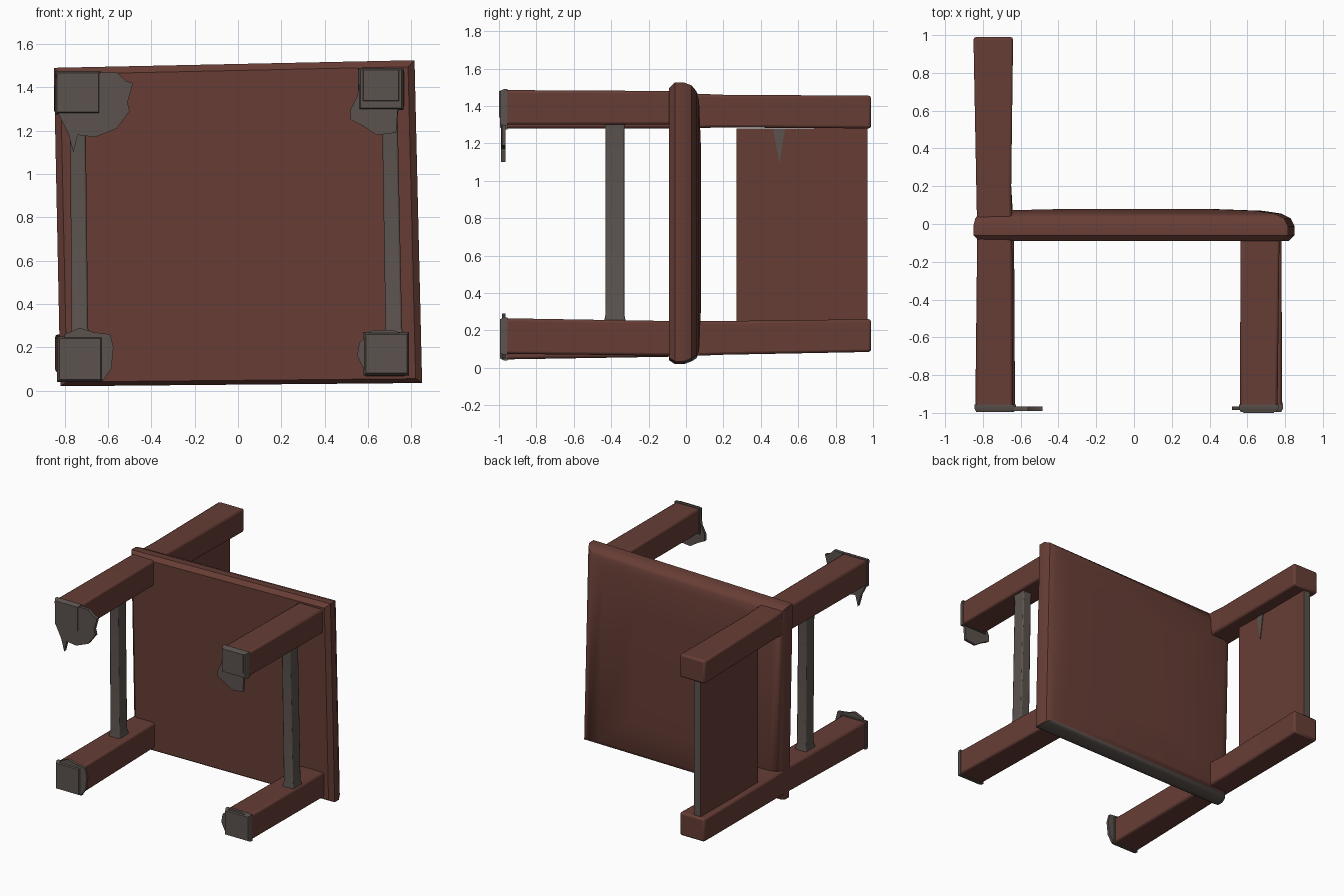
import bpy, bmesh, math

if "Cube" in bpy.data.objects:
    bpy.data.objects.remove(bpy.data.objects["Cube"])


def material(name, rgb):
    m = bpy.data.materials.new(name)
    m.diffuse_color = (*rgb, 1)
    m.use_nodes = True
    m.node_tree.nodes["Principled BSDF"].inputs["Base Color"].default_value = m.diffuse_color
    return m


RED = material("red_brown_wood", (0.135, 0.047, 0.036))
GREY = material("worn_grey", (0.105, 0.086, 0.077))


def finish(name, bm, mat, bevel=0.0):
    bmesh.ops.recalc_face_normals(bm, faces=bm.faces)
    me = bpy.data.meshes.new(name)
    bm.to_mesh(me)
    bm.free()
    ob = bpy.data.objects.new(name, me)
    bpy.context.collection.objects.link(ob)
    me.materials.append(mat)
    if bevel:
        b = ob.modifiers.new("soft_edges", "BEVEL")
        b.width, b.segments = bevel, 2
        b.limit_method = "ANGLE"
        b.angle_limit = math.radians(50)
    bpy.ops.object.select_all(action="DESELECT")
    ob.select_set(True)
    bpy.context.view_layer.objects.active = ob
    bpy.ops.object.shade_smooth_by_angle(angle=math.radians(35))
    return ob


def loft(name, rings, mat, bevel=0.0):
    """Skin a list of equal-length point rings and cap both ends."""
    bm = bmesh.new()
    vs = [[bm.verts.new(p) for p in r] for r in rings]
    n = len(vs[0])
    for a, b in zip(vs, vs[1:]):
        for i in range(n):
            bm.faces.new((a[i], a[(i + 1) % n], b[(i + 1) % n], b[i]))
    bm.faces.new(vs[0])
    bm.faces.new(vs[-1])
    return finish(name, bm, mat, bevel)


def y_rect(y, x0, x1, z0, z1):
    return [(x0, y, z0), (x1, y, z0), (x1, y, z1), (x0, y, z1)]


def plate(name, outline, y0, y1, mat):
    return loft(name, [[(x, y, z) for x, z in outline] for y in (y0, y1)], mat)


# Seat: slightly skewed slab with a rounded sitting side
def seat_ring(y, left, right, low, high):
    return [(-0.82 + -0.0 + left, y, 0.02 + low), (0.85 - right, y, 0.035 + low),
            (0.815 - right, y, 1.525 - high), (-0.85 + left, y, 1.49 - high)]


seat = loft("seat", [seat_ring(-0.09, 0.03, 0.03, 0.02, 0.03),
                     seat_ring(-0.06, 0, 0, 0, 0),
                     seat_ring(-0.01, 0, 0, 0, 0),
                     seat_ring(0.03, 0.01, 0.02, 0.015, 0.015),
                     seat_ring(0.055, 0.03, 0.07, 0.03, 0.045),
                     seat_ring(0.07, 0.08, 0.17, 0.06, 0.10),
                     seat_ring(0.08, 0.5, 0.45, 0.3, 0.35)], RED)
# Worn lower edge of the seat
seat.data.materials.append(GREY)
for p in seat.data.polygons:
    if p.normal.z < -0.8 and p.center.y > -0.06:
        p.material_index = 1

# Long back posts, which are also the rear legs
loft("back_post_upper", [y_rect(-0.97, -0.84, -0.64, 1.28, 1.47),
                         y_rect(-0.05, -0.83, -0.645, 1.28, 1.47),
                         y_rect(0.2, -0.835, -0.65, 1.285, 1.46),
                         y_rect(0.99, -0.85, -0.64, 1.28, 1.455)], RED, 0.014)
loft("back_post_lower", [y_rect(-0.97, -0.83, -0.63, 0.045, 0.245),
                         y_rect(-0.05, -0.82, -0.635, 0.06, 0.25),
                         y_rect(0.2, -0.83, -0.65, 0.07, 0.25),
                         y_rect(0.99, -0.845, -0.64, 0.085, 0.26)], RED, 0.014)

# Front legs
loft("front_leg_upper", [y_rect(-0.97, 0.56, 0.76, 1.30, 1.485),
                         y_rect(-0.07, 0.565, 0.77, 1.30, 1.48)], RED, 0.014)
loft("front_leg_lower", [y_rect(-0.97, 0.585, 0.785, 0.075, 0.265),
                         y_rect(-0.07, 0.58, 0.78, 0.065, 0.25)], RED, 0.014)

# Back panel between the posts, worn on its outer edge
panel = loft("back_panel", [y_rect(0.27, -0.79, -0.735, 0.24, 1.28),
                            y_rect(0.62, -0.80, -0.745, 0.24, 1.28),
                            y_rect(0.97, -0.80, -0.745, 0.24, 1.285)], RED)
panel.data.materials.append(GREY)
for p in panel.data.polygons:
    if p.normal.y > 0.8:
        p.material_index = 1

# Small worn wedge on the panel
loft("panel_worn_mark", [[(x, 0.465, 1.28), (x, 0.53, 1.28), (x, 0.50, 1.09)]
                         for x in (-0.745, -0.736)], GREY)

# Side rungs, flared where they meet the legs
for name, xa, xb in (("rear_rung", -0.73, -0.74), ("front_rung", 0.72, 0.70)):
    rings = []
    for t, w, d in ((0, 0.05, 0.06), (0.05, 0.038, 0.05),
                    (0.95, 0.036, 0.05), (1, 0.042, 0.055)):
        x, z = xa + (xb - xa) * t, 0.235 + 1.08 * t
        rings.append([(x - w, -0.38 - d, z), (x + w, -0.38 - d, z),
                      (x + w, -0.38 + d, z), (x - w, -0.38 + d, z)])
    loft(name, rings, GREY, 0.008)

# Worn foot caps around the leg ends
for name, x0, x1, z0, z1 in (("foot_rear_upper", -0.845, -0.635, 1.275, 1.475),
                             ("foot_rear_lower", -0.835, -0.625, 0.04, 0.25),
                             ("foot_front_upper", 0.555, 0.765, 1.295, 1.49),
                             ("foot_front_lower", 0.58, 0.79, 0.07, 0.27)):
    loft(name, [y_rect(-0.995, x0 + 0.01, x1 - 0.01, z0 + 0.01, z1 - 0.01),
                y_rect(-0.975, x0, x1, z0, z1),
                y_rect(-0.955, x0, x1, z0, z1)], GREY)

# Ragged flakes spreading from the feet
plate("flake_rear_upper", [(-0.84, 1.46), (-0.56, 1.47), (-0.52, 1.43), (-0.485, 1.42),
                           (-0.51, 1.33), (-0.50, 1.29), (-0.56, 1.21), (-0.66, 1.17),
                           (-0.74, 1.18), (-0.76, 1.10), (-0.785, 1.19), (-0.83, 1.28)],
      -0.99, -0.965, GREY)
plate("flake_rear_lower", [(-0.81, 0.06), (-0.62, 0.05), (-0.585, 0.10), (-0.575, 0.20),
                           (-0.59, 0.26), (-0.67, 0.27), (-0.73, 0.29), (-0.80, 0.26)],
      -0.985, -0.965, GREY)
plate("flake_front_upper", [(0.57, 1.47), (0.74, 1.47), (0.74, 1.33), (0.73, 1.19),
                            (0.64, 1.18), (0.58, 1.22), (0.52, 1.25), (0.52, 1.30),
                            (0.55, 1.36)], -0.985, -0.965, GREY)
plate("flake_front_lower", [(0.62, 0.08), (0.77, 0.08), (0.78, 0.25), (0.72, 0.28),
                            (0.62, 0.28), (0.56, 0.22), (0.55, 0.16), (0.58, 0.10)],
      -0.985, -0.965, GREY)
# Raised pad on the upper front foot
loft("front_foot_pad", [y_rect(-1.0, 0.58, 0.74, 1.34, 1.48),
                        y_rect(-0.98, 0.57, 0.75, 1.33, 1.485)], GREY)
